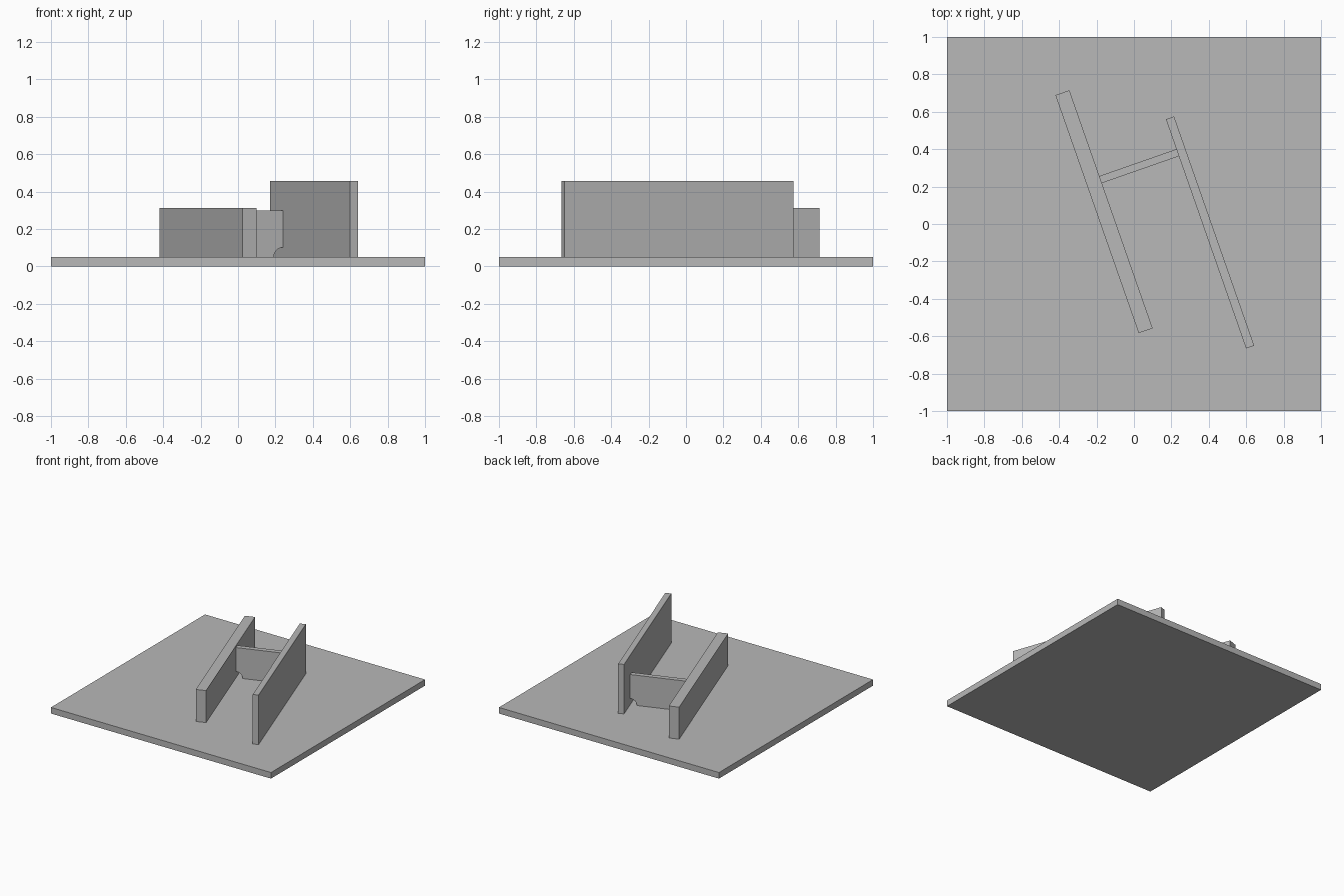
import bpy
import bmesh
from math import radians, sin, cos, pi
from mathutils import Matrix

cube = bpy.data.objects.get("Cube")
if cube:
    bpy.data.objects.remove(cube, do_unlink=True)

grey = bpy.data.materials.new("plain grey")
grey.use_nodes = True
colour = (0.48, 0.48, 0.48, 1)
grey.diffuse_color = colour
grey.node_tree.nodes["Principled BSDF"].inputs["Base Color"].default_value = colour

PLATE_TOP = 0.05
TURN = Matrix.Rotation(radians(19.28), 4, "Z")


def extrude_profile(name, profile, y0, y1, turn):
    """Extrude an x-z outline from y0 to y1, then turn it about z."""
    bm = bmesh.new()
    face = bm.faces.new([bm.verts.new((x, y0, z)) for x, z in profile])
    new = bmesh.ops.extrude_face_region(bm, geom=[face])["geom"]
    verts = [g for g in new if isinstance(g, bmesh.types.BMVert)]
    bmesh.ops.translate(bm, verts=verts, vec=(0, y1 - y0, 0))
    bmesh.ops.recalc_face_normals(bm, faces=bm.faces)
    bm.transform(turn)
    mesh = bpy.data.meshes.new(name)
    bm.to_mesh(mesh)
    bm.free()
    mesh.materials.append(grey)
    obj = bpy.data.objects.new(name, mesh)
    bpy.context.collection.objects.link(obj)
    return obj


def rectangle(x0, x1, z0, z1):
    return [(x0, z0), (x1, z0), (x1, z1), (x0, z1)]


# Base plate and the two parallel upright plates
extrude_profile("base_plate", rectangle(-1, 1, 0, PLATE_TOP), -1, 1, Matrix())
extrude_profile("thick_low_wall", rectangle(-0.169, -0.09, PLATE_TOP, 0.313),
                -0.559, 0.789, TURN)
extrude_profile("thin_tall_wall", rectangle(0.346, 0.392, PLATE_TOP, 0.457),
                -0.826, 0.472, TURN)

# Cross rib with rounded notches at both lower corners
left, right, notch, steps = -0.09, 0.346, 0.051, 12
arc = [(notch * cos(a), PLATE_TOP + notch * sin(a))
       for a in (i * pi / 2 / steps for i in range(steps + 1))]
outline = [(left + x, z) for x, z in reversed(arc)]
outline += [(right - x, z) for x, z in arc]
outline += [(right, 0.298), (left, 0.298)]
rib = extrude_profile("cross_rib", outline, 0.263, 0.303, TURN)

# Smooth only the curved notches
bpy.context.view_layer.objects.active = rib
rib.select_set(True)
bpy.ops.object.shade_smooth_by_angle(angle=radians(30))
